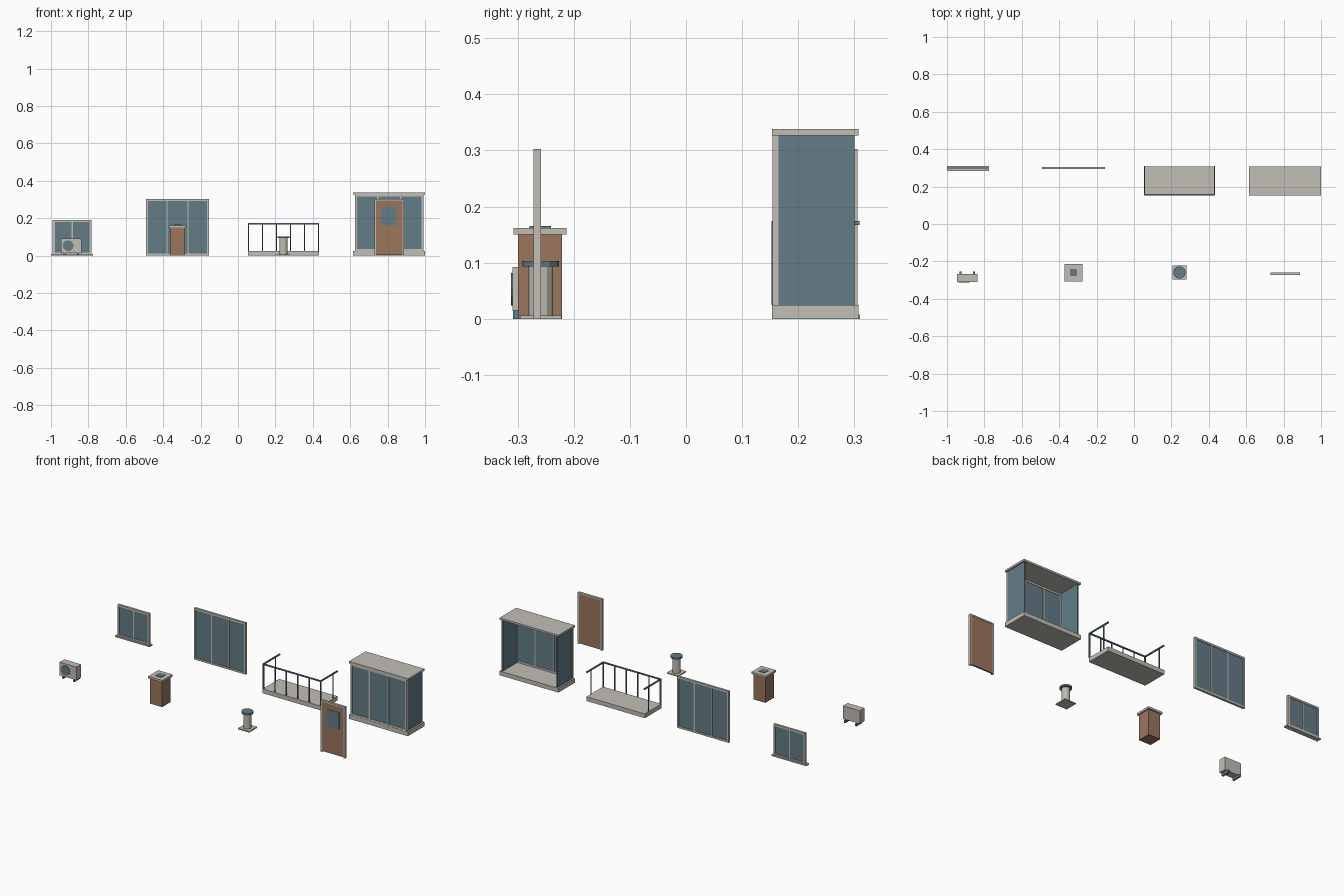
import bpy

if "Cube" in bpy.data.objects:
    bpy.data.objects.remove(bpy.data.objects["Cube"])


def material(name, rgb):
    """Flat colour given as 0-255 display values, stored as linear."""
    color = [(c / 255) ** 2.2 for c in rgb] + [1]
    mat = bpy.data.materials.new(name)
    mat.use_nodes = True
    mat.diffuse_color = color
    bsdf = mat.node_tree.nodes["Principled BSDF"]
    bsdf.inputs["Base Color"].default_value = color
    bsdf.inputs["Roughness"].default_value = 0.8
    return mat


BEIGE = material("warm_grey", (193, 188, 180))
BLUE = material("slate_blue", (99, 123, 135))
BROWN = material("clay_brown", (154, 117, 93))


def box(name, x, y, z, mat):
    """Box from (min, max) pairs on each axis."""
    spans = (x, y, z)
    bpy.ops.mesh.primitive_cube_add(size=1, location=[(a + b) / 2 for a, b in spans])
    ob = bpy.context.object
    ob.name = name
    ob.scale = [b - a for a, b in spans]
    ob.data.materials.append(mat)
    return ob


def around(center, width):
    return center - width / 2, center + width / 2


def disc(name, loc, radius, depth, mat, sides=12, rot=(0, 0, 0)):
    bpy.ops.mesh.primitive_cylinder_add(vertices=sides, radius=radius, depth=depth,
                                        location=loc, rotation=rot)
    ob = bpy.context.object
    ob.name = name
    ob.data.materials.append(mat)
    return ob


def glazing(name, x, y, z, panes, bar=0.011):
    """Framed glass panel divided by upright mullions."""
    mid = sum(y) / 2
    box(name + "_glass", (x[0] + bar, x[1] - bar), around(mid, 0.006),
        (z[0] + bar, z[1] - bar), BLUE)
    box(name + "_jamb", (x[0], x[0] + bar), y, z, BEIGE)
    box(name + "_jamb", (x[1] - bar, x[1]), y, z, BEIGE)
    inner = (x[0] + bar, x[1] - bar)
    box(name + "_bottom_rail", inner, y, (z[0], z[0] + bar), BEIGE)
    box(name + "_top_rail", inner, y, (z[1] - bar, z[1]), BEIGE)
    for i in range(1, panes):
        px = x[0] + (x[1] - x[0]) * i / panes
        box(name + "_mullion", around(px, 0.007), around(mid, 0.011),
            (z[0] + bar, z[1] - bar), BEIGE)


COLUMNS = (-0.887, -0.3235, 0.243, 0.808)
BACK = (0.153, 0.307)
WALL = (0.293, 0.306)

# Small window with sill
cx = COLUMNS[0]
glazing("small_window", around(cx, 0.207), WALL, (0.006, 0.19), 2)
box("window_sill", around(cx, 0.226), (0.283, 0.31), (0, 0.008), BEIGE)

# Large three-pane window
glazing("large_window", around(COLUMNS[1], 0.337), WALL, (0, 0.303), 3)

# Open balcony: slab, handrails and balusters
cx = COLUMNS[2]
box("balcony_slab", around(cx, 0.38), BACK, (0, 0.025), BEIGE)
rail_z = (0.167, 0.174)
front_y = 0.156
half = 0.187
box("front_handrail", around(cx, 2 * half + 0.007), around(front_y, 0.007), rail_z, BLUE)
for i in range(6):
    thick = 0.007 if i in (0, 5) else 0.0045
    px = cx - half + 2 * half * i / 5
    box("front_baluster", around(px, thick), around(front_y, thick), (0.025, 0.167), BLUE)
for side in (-1, 1):
    px = cx + side * half
    box("side_handrail", around(px, 0.007), (front_y, 0.309), rail_z, BLUE)
    box("side_baluster", around(px, 0.0045), around(0.27, 0.0045), (0.025, 0.167), BLUE)

# Enclosed balcony: base, roof, glazed front and side glass, open to the rear
cx = COLUMNS[3]
box("enclosure_base", around(cx, 0.384), BACK, (0, 0.025), BEIGE)
box("enclosure_roof", around(cx, 0.384), BACK, (0.327, 0.338), BEIGE)
glazing("enclosure_front", around(cx, 0.366), (0.154, 0.165), (0.025, 0.327), 3)
for side in (-1, 1):
    box("enclosure_side_glass", around(cx + side * 0.179, 0.007), (0.165, 0.30),
        (0.025, 0.327), BLUE)

# Door with frame and front window
dy = (-0.272, -0.258)
jamb = 0.008
dx = around(cx, 0.158)
box("door_leaf", (dx[0] + jamb, dx[1] - jamb), (-0.269, -0.26), (0.004, 0.295), BROWN)
box("door_window", around(cx, 0.08), (-0.2715, -0.269), (0.16, 0.26), BLUE)
box("door_jamb", (dx[0], dx[0] + jamb), dy, (0, 0.303), BEIGE)
box("door_jamb", (dx[1] - jamb, dx[1]), dy, (0, 0.303), BEIGE)
box("door_head", (dx[0] + jamb, dx[1] - jamb), dy, (0.295, 0.303), BEIGE)

# Chimney
cx = COLUMNS[1]
cy = -0.26
box("chimney_shaft", around(cx, 0.078), around(cy, 0.078), (0, 0.15), BROWN)
box("chimney_cap", around(cx, 0.094), around(cy, 0.094), (0.15, 0.162), BEIGE)
box("chimney_flue", around(cx, 0.038), around(cy, 0.038), (0.162, 0.165), BLUE)

# Roof vent
cx = COLUMNS[2]
cy = -0.259
box("vent_base", around(cx, 0.074), around(cy, 0.074), (0, 0.006), BEIGE)
disc("vent_pipe", (cx, cy, 0.05), 0.022, 0.088, BEIGE)
disc("vent_cap", (cx, cy, 0.098), 0.033, 0.01, BLUE)

# Air conditioner
cx = -0.891
box("cooler_body", around(cx, 0.11), (-0.309, -0.266), (0.015, 0.092), BEIGE)
disc("cooler_fan", (-0.908, -0.3105, 0.053), 0.029, 0.003, BLUE, 12, (1.5708, 0, 0))
for side in (-1, 1):
    box("cooler_foot", around(cx + side * 0.036, 0.01), (-0.308, -0.255), (0, 0.015), BLUE)
